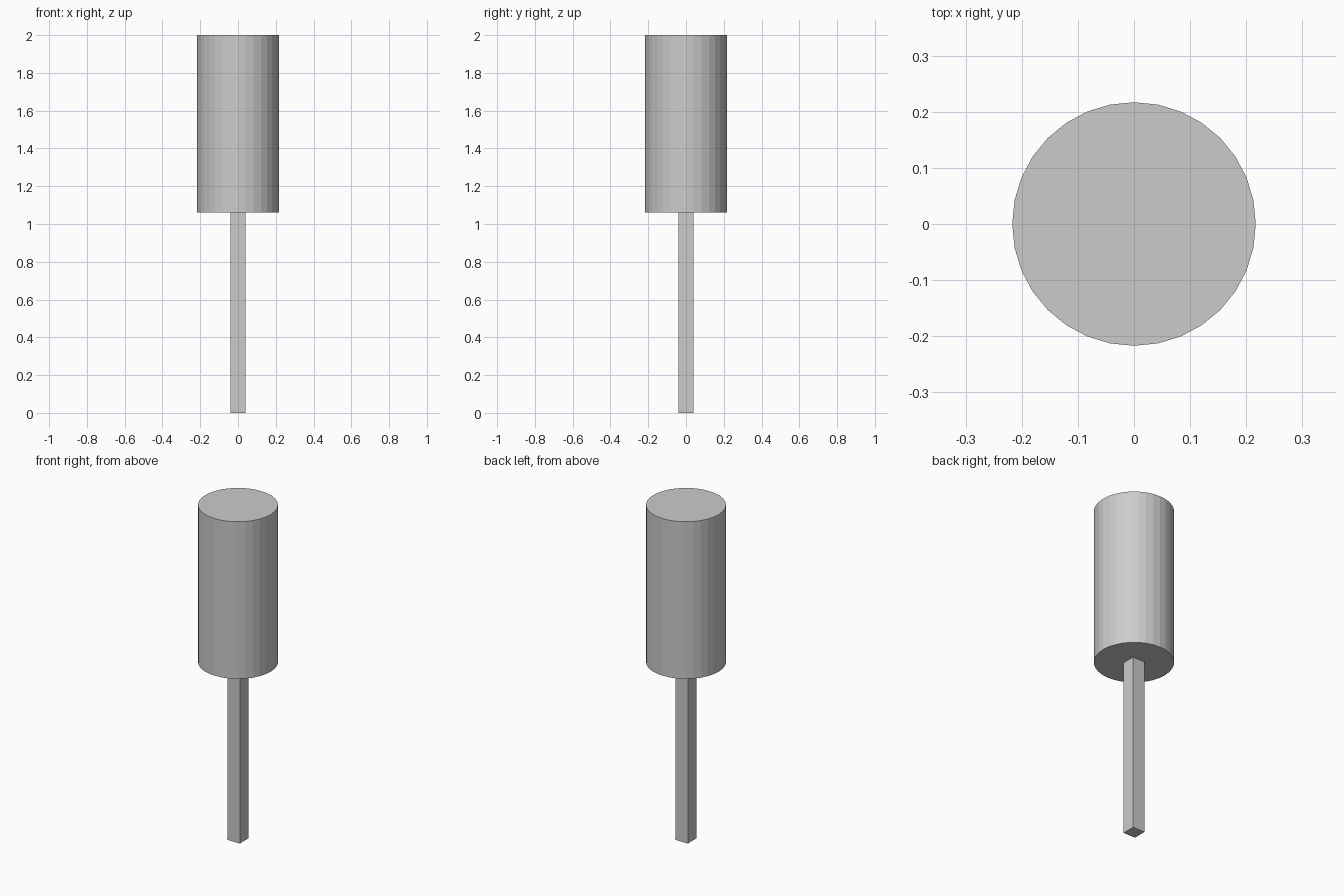
import bpy

if "Cube" in bpy.data.objects:
    bpy.data.objects.remove(bpy.data.objects["Cube"])

HEAD_BOTTOM, TOP = 1.06, 2.0
HEAD_RADIUS = 0.217
STICK_WIDTH = 0.08

# Square stick, standing on the ground
bpy.ops.mesh.primitive_cube_add(size=1, location=(0, 0, HEAD_BOTTOM / 2))
stick = bpy.context.object
stick.name = "stick"
stick.scale = (STICK_WIDTH, STICK_WIDTH, HEAD_BOTTOM)
bpy.ops.object.transform_apply(location=False, rotation=False, scale=True)

# Faceted cylindrical head on top of the stick
bpy.ops.mesh.primitive_cylinder_add(
    vertices=32, radius=HEAD_RADIUS, depth=TOP - HEAD_BOTTOM,
    location=(0, 0, (TOP + HEAD_BOTTOM) / 2))
bpy.context.object.name = "head"
